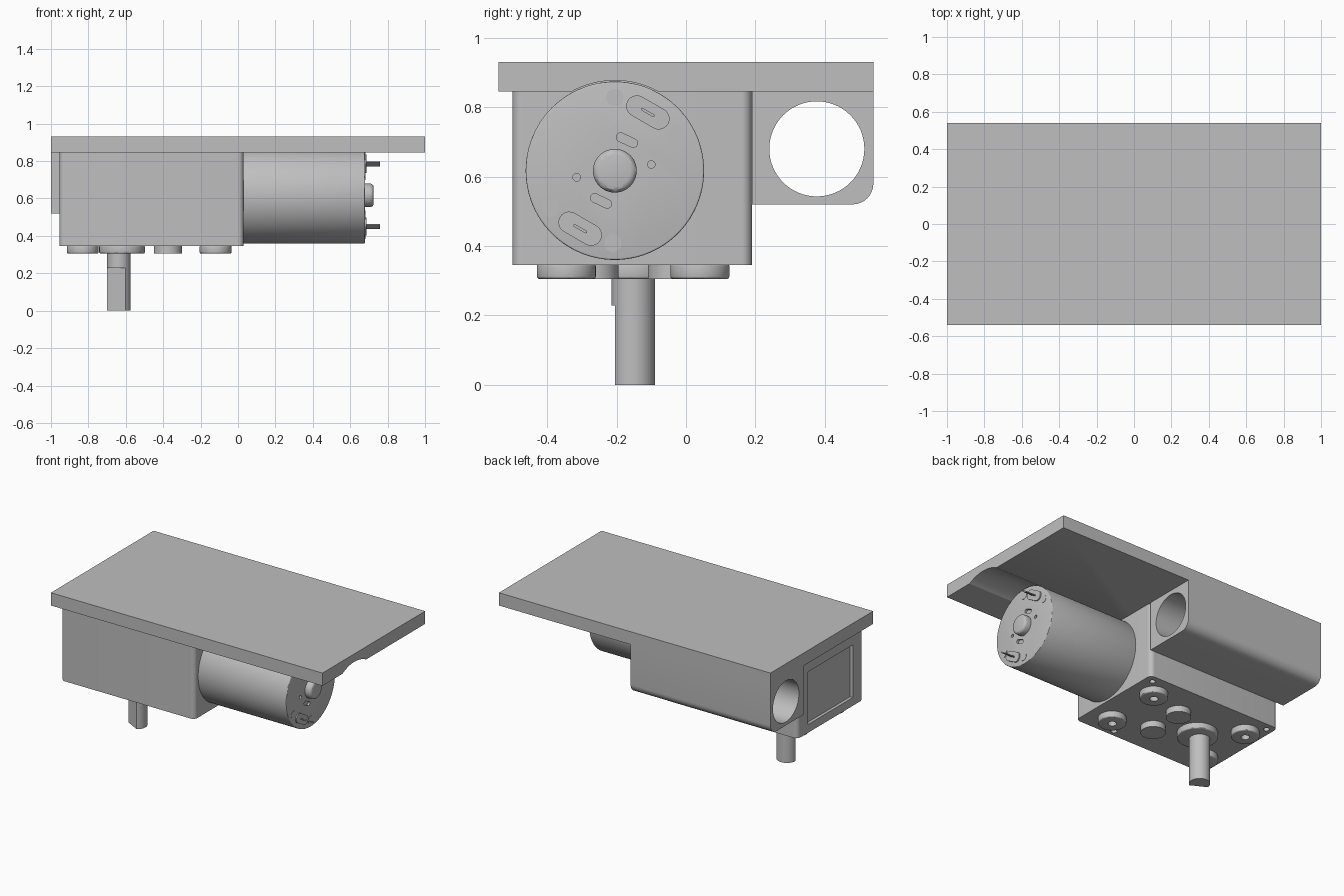
import bpy, bmesh
from math import sin, cos, pi, radians
from mathutils import Vector

if "Cube" in bpy.data.objects:
    bpy.data.objects.remove(bpy.data.objects["Cube"], do_unlink=True)

gray = bpy.data.materials.new("satin gray")
gray.use_nodes = True
gray.diffuse_color = (0.52, 0.52, 0.52, 1)
gray.node_tree.nodes["Principled BSDF"].inputs["Base Color"].default_value = (0.52, 0.52, 0.52, 1)


# ---- 2D outlines ----
def arc(c, r, a0, a1, n):
    return [(c[0] + r * cos(a0 + (a1 - a0) * i / n), c[1] + r * sin(a0 + (a1 - a0) * i / n))
            for i in range(n + 1)]


def circle(c, r, n=32):
    return arc(c, r, 0, 2 * pi, n)[:-1]


def rounded_rect(a0, a1, b0, b1, radii):
    """Radii run from the low-low corner counter-clockwise; zero is sharp."""
    pts = []
    corners = [(a0, b0, 1, 1), (a1, b0, -1, 1), (a1, b1, -1, -1), (a0, b1, 1, -1)]
    for i, ((a, b, sa, sb), r) in enumerate(zip(corners, radii)):
        if r:
            start = pi + i * pi / 2
            pts += arc((a + sa * r, b + sb * r), r, start, start + pi / 2, 8)
        else:
            pts.append((a, b))
    return pts


def slot(c, length, width, angle):
    r, h = width / 2, (length - width) / 2
    d = (h * cos(angle), h * sin(angle))
    return (arc((c[0] + d[0], c[1] + d[1]), r, angle - pi / 2, angle + pi / 2, 10)
            + arc((c[0] - d[0], c[1] - d[1]), r, angle + pi / 2, angle + 3 * pi / 2, 10))


# ---- solids ----
def extrude(name, outline, axis, lo, hi, bevel=0):
    """Extrude a (y, z) outline along x, or an (x, y) outline along z."""
    bm = bmesh.new()
    place = (lambda p: (lo, p[0], p[1])) if axis == "x" else (lambda p: (p[0], p[1], lo))
    face = bm.faces.new([bm.verts.new(place(p)) for p in outline])
    new = bmesh.ops.extrude_face_region(bm, geom=[face])["geom"]
    step = Vector((hi - lo, 0, 0)) if axis == "x" else Vector((0, 0, hi - lo))
    bmesh.ops.translate(bm, vec=step, verts=[g for g in new if isinstance(g, bmesh.types.BMVert)])
    bmesh.ops.recalc_face_normals(bm, faces=bm.faces)
    mesh = bpy.data.meshes.new(name)
    bm.to_mesh(mesh)
    bm.free()
    ob = bpy.data.objects.new(name, mesh)
    bpy.context.collection.objects.link(ob)
    mesh.materials.append(gray)
    if bevel:
        mod = ob.modifiers.new("bevel", "BEVEL")
        mod.width, mod.segments, mod.limit_method = bevel, 3, "ANGLE"
        mod.angle_limit = radians(50)
        apply(ob, mod)
    return smooth(ob)


def activate(ob):
    bpy.ops.object.select_all(action="DESELECT")
    ob.select_set(True)
    bpy.context.view_layer.objects.active = ob


def apply(ob, mod):
    activate(ob)
    bpy.ops.object.modifier_apply(modifier=mod.name)


def smooth(ob):
    activate(ob)
    bpy.ops.object.shade_smooth_by_angle(angle=radians(30))
    return ob


def cut(ob, *cutter):
    tool = extrude("cutter", *cutter)
    tool.hide_render = True
    mod = ob.modifiers.new("cut", "BOOLEAN")
    mod.operation, mod.solver, mod.object = "DIFFERENCE", "EXACT", tool
    apply(ob, mod)
    bpy.data.objects.remove(tool, do_unlink=True)
    smooth(ob)


motor = (-0.205, 0.617)
shaft = (-0.637, -0.152)

# Mounting plate with a groove that clears the motor
plate = extrude("mounting_plate", rounded_rect(-1, 1, -0.54, 0.54, [0] * 4), "z", 0.845, 0.93)
cut(plate, circle(motor, 0.26, 96), "x", 0.03, 1.1)

# Clamp block with a bore right through it
block = extrude("clamp_block", rounded_rect(0.19, 0.54, 0.52, 0.845, [0, 0.06, 0, 0]), "x", -1, 0.03)
cut(block, circle((0.377, 0.68), 0.137, 64), "x", -1.1, 0.1)

# Gearbox with a recessed end panel and corner screw holes
box = extrude("gearbox", rounded_rect(-0.955, 0.03, -0.5, 0.19, [0.03] * 4), "z", 0.345, 0.845)
cut(box, rounded_rect(-0.39, 0.08, 0.4, 0.75, [0] * 4), "x", -1, -0.935)
for x, y in [(-0.025, 0.14), (-0.91, 0.14), (-0.23, -0.46), (-0.91, -0.45)]:
    cut(box, circle((x, y), 0.018, 20), "z", 0.3, 0.38)

# Bearing bosses under the gearbox
for x in (-0.83, -0.12):
    for y in (-0.345, 0.04):
        boss = extrude("bearing_boss", circle((x, y), 0.085, 48), "z", 0.305, 0.35, 0.008)
        cut(boss, circle((x, y), 0.026, 20), "z", 0.28, 0.335)
for y in (-0.27, -0.035):
    extrude("gear_boss", circle((-0.375, y), 0.075, 48), "z", 0.305, 0.35)
extrude("shaft_boss", circle((-0.62, shaft[1]), 0.122, 64), "z", 0.305, 0.35, 0.008)

# Output shaft: round neck, then a D section below it
extrude("shaft_neck", circle(shaft, 0.063, 48), "z", 0.228, 0.31)
extrude("shaft_end", arc(shaft, 0.063, radians(-57), radians(181), 40), "z", 0, 0.228)

# Motor can and its rear details
can = extrude("motor_can", circle(motor, 0.257, 96), "x", 0.02, 0.68, 0.005)
for c, angle in [((-0.17, 0.705), -25), ((-0.245, 0.53), -25)]:
    cut(can, slot(c, 0.065, 0.025, radians(angle)), "x", 0.665, 0.7)
for c in [(-0.1, 0.635), (-0.315, 0.598)]:
    cut(can, circle(c, 0.011, 16), "x", 0.665, 0.7)
for c in [(-0.205, 0.828), (-0.027, 0.725), (-0.39, 0.51), (-0.21, 0.408)]:
    extrude("can_dimple", circle(c, 0.025, 28), "x", 0.675, 0.682)
extrude("motor_hub", circle(motor, 0.063, 48), "x", 0.65, 0.725, 0.018)
for c in [(-0.11, 0.785), (-0.305, 0.45)]:
    extrude("terminal_pad", slot(c, 0.135, 0.062, radians(-30)), "x", 0.67, 0.688)
    extrude("terminal_blade", slot(c, 0.045, 0.008, radians(-30)), "x", 0.68, 0.76)
